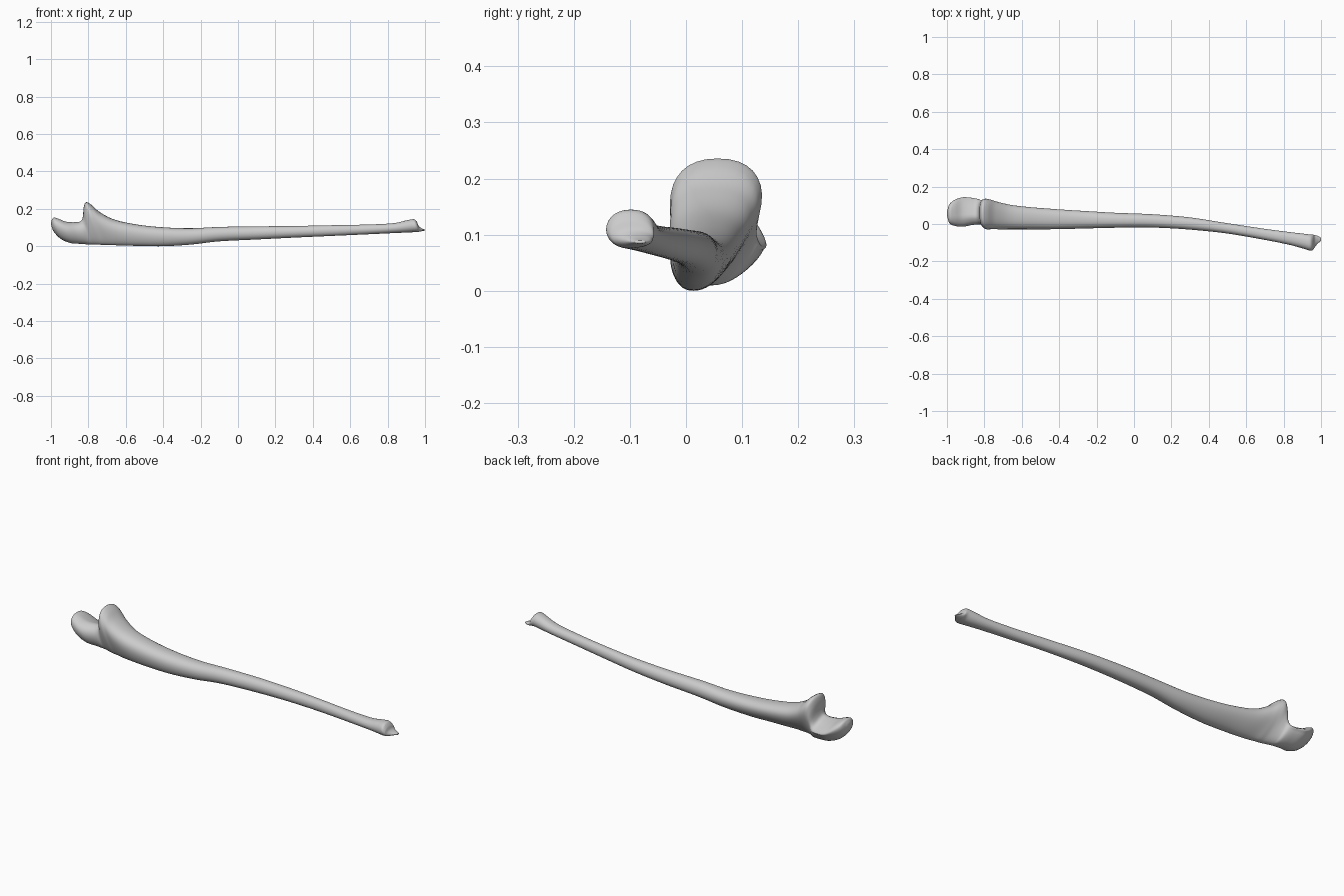
import bpy, bmesh, math
from mathutils import Vector

if "Cube" in bpy.data.objects:
    bpy.data.objects.remove(bpy.data.objects["Cube"])

SIDES, STEPS = 40, 6

# Elbow end: top x, top z, bottom x, bottom z, y min, y max, egg factor, notch tilt
elbow = [
    (-.997, .142, -1.00, .122, .040, .070, .0, 0),
    (-.985, .157, -.987, .085, .005, .108, .1, 0),
    (-.960, .153, -.950, .045, -.008, .132, .2, .010),
    (-.920, .138, -.900, .022, -.011, .145, .25, .025),
    (-.875, .135, -.850, .017, -.002, .142, .25, .035),
    (-.843, .140, -.810, .014, .000, .135, .25, .035),
    (-.830, .165, -.790, .013, .000, .128, .3, .025),
    (-.825, .215, -.765, .013, -.015, .134, .35, .008),
    (-.812, .239, -.740, .012, -.025, .138, .4, 0),
    (-.785, .226, -.715, .011, -.024, .132, .4, 0),
    (-.740, .187, -.680, .010, -.025, .119, .38, 0),
    (-.660, .146, -.620, .008, -.025, .103, .32, 0),
]
# Shaft and wrist end: x, top z, bottom z, y min, y max, egg factor
shaft = [
    (-.54, .120, .006, -.025, .091, .28),
    (-.40, .105, .004, -.025, .080, .2),
    (-.25, .100, .013, -.022, .070, .1),
    (-.10, .107, .030, -.020, .060, 0),
    (.10, .110, .040, -.019, .052, 0),
    (.30, .112, .050, -.030, .035, 0),
    (.50, .116, .059, -.051, .004, 0),
    (.70, .120, .068, -.085, -.026, 0),
    (.83, .127, .074, -.111, -.043, 0),
    (.90, .142, .077, -.130, -.051, 0),
    (.94, .148, .079, -.142, -.056, 0),
    (.957, .133, .080, -.138, -.057, 0),
    (.966, .112, .081, -.125, -.059, 0),
    (.982, .100, .084, -.105, -.063, 0),
    (.999, .093, .088, -.091, -.073, 0),
]
stations = elbow + [(x, zt, x, zb, y0, y1, k, 0) for x, zt, zb, y0, y1, k in shaft]


def catmull(a, b, c, d, t):
    return .5 * (2*b + (c-a)*t + (2*a-5*b+4*c-d)*t*t + (3*b-a-3*c+d)*t**3)


def smooth_stations(rows):
    out = []
    for i in range(len(rows) - 1):
        p = [rows[max(0, min(len(rows) - 1, i + j))] for j in (-1, 0, 1, 2)]
        for s in range(STEPS):
            out.append([catmull(*v, s / STEPS) for v in zip(*p)])
    return out + [list(rows[-1])]


def section(row):
    """Egg-shaped ring, leaning between its top and bottom points."""
    xt, zt, xb, zb, y0, y1, k, tilt = row
    angles = [2 * math.pi * i / SIDES for i in range(SIDES)]
    widths = [math.copysign(abs(math.cos(a)) ** .88, math.cos(a)) * (1 + k * math.sin(a))
              for a in angles]
    widest = max(widths)
    pts = []
    for a, w in zip(angles, widths):
        up = (1 + math.sin(a)) / 2
        y = (y0 + y1) / 2 + (y1 - y0) / 2 * w / widest - .07 * k * (1 - up) ** 2
        z = zb + (zt - zb) * up
        z -= tilt * max(0, math.sin(a)) * max(0, math.cos(a) + .3)
        pts.append(Vector((xb + (xt - xb) * up, y, z)))
    return pts


# Loft the bone through all rings and close both ends
bm = bmesh.new()
rings = [[bm.verts.new(p) for p in section(r)] for r in smooth_stations(stations)]
for a, b in zip(rings, rings[1:]):
    for i in range(SIDES):
        j = (i + 1) % SIDES
        bm.faces.new((a[i], a[j], b[j], b[i]))
for ring in (rings[0], rings[-1]):
    centre = bm.verts.new(sum((v.co for v in ring), Vector()) / SIDES)
    for i in range(SIDES):
        bm.faces.new((ring[i], ring[(i + 1) % SIDES], centre))
bmesh.ops.recalc_face_normals(bm, faces=bm.faces)

# Stand the bone on the ground
low = min(v.co.z for v in bm.verts)
bmesh.ops.translate(bm, verts=bm.verts, vec=(0, 0, -low))
mesh = bpy.data.meshes.new("forearm_bone")
bm.to_mesh(mesh)
bm.free()
mesh.shade_smooth()
bone = bpy.data.objects.new("forearm_bone", mesh)
bpy.context.collection.objects.link(bone)
